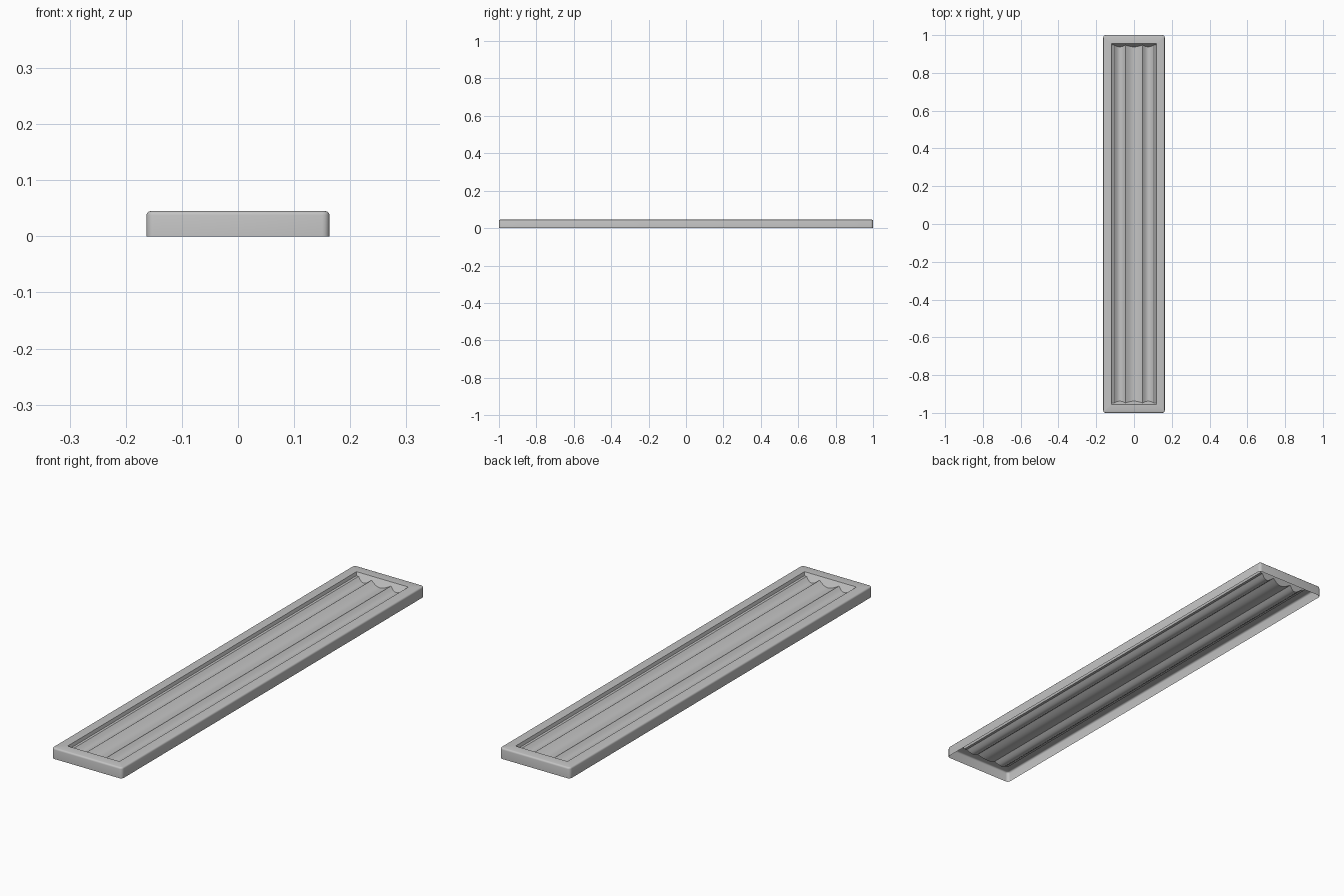
import bpy, bmesh, math

cube = bpy.data.objects.get("Cube")
if cube:
    bpy.data.objects.remove(cube)

HALF_X, HALF_Y, TOP = 0.163, 1.0, 0.045
OPEN_X, OPEN_Y = 0.12, 0.955      # opening in the top frame
RIDGE_X, RIDGE_Z, VALLEY_Z = 0.045, 0.032, 0.016

metal = bpy.data.materials.new("light grey metal")
metal.use_nodes = True
grey = (0.55, 0.55, 0.55, 1)
metal.diffuse_color = grey
metal.node_tree.nodes["Principled BSDF"].inputs["Base Color"].default_value = grey


def finish(bm, name, angle):
    mesh = bpy.data.meshes.new(name)
    bm.to_mesh(mesh)
    bm.free()
    mesh.materials.append(metal)
    obj = bpy.data.objects.new(name, mesh)
    bpy.context.collection.objects.link(obj)
    bpy.ops.object.select_all(action="DESELECT")
    obj.select_set(True)
    bpy.context.view_layer.objects.active = obj
    bpy.ops.object.shade_smooth_by_angle(angle=math.radians(angle))
    return obj


# Housing: open-bottomed tray with rounded corners and a framed opening
bm = bmesh.new()
bmesh.ops.create_cube(bm, size=1)
for v in bm.verts:
    v.co = (v.co.x * 2 * HALF_X, v.co.y * 2 * HALF_Y, (v.co.z + 0.5) * TOP)
bm.normal_update()
bmesh.ops.delete(bm, geom=[f for f in bm.faces if f.normal.z < -0.9], context="FACES_ONLY")
upright = [e for e in bm.edges if abs(e.verts[0].co.z - e.verts[1].co.z) > 0.01]
bmesh.ops.bevel(bm, geom=upright, offset=0.013, segments=4, profile=0.5, affect="EDGES")
rim = [e for e in bm.edges if all(v.co.z > TOP - 0.001 for v in e.verts)]
bmesh.ops.bevel(bm, geom=rim, offset=0.007, segments=3, profile=0.5, affect="EDGES")
bm.normal_update()
top = max(bm.faces, key=lambda f: f.calc_area() if f.normal.z > 0.9 else 0)
bmesh.ops.inset_region(bm, faces=[top], thickness=0.03, use_even_offset=True)
# Snap the inset loop to the rectangular opening
for v in top.verts:
    v.co.x = math.copysign(OPEN_X, v.co.x)
    v.co.y = math.copysign(OPEN_Y, v.co.y)
bmesh.ops.delete(bm, geom=[top], context="FACES")
bmesh.ops.remove_doubles(bm, verts=bm.verts, dist=0.0001)
finish(bm, "housing", 40)

# Reflector: stepped sides and three concave flutes with sloping ends
section = [(-OPEN_X, TOP), (-OPEN_X + 0.004, RIDGE_Z), (-0.105, RIDGE_Z)]
bounds = [-0.105, -RIDGE_X, RIDGE_X, 0.105]
STEPS = 10
for a, b in zip(bounds, bounds[1:]):
    for i in range(1, STEPS + 1):
        t = i / STEPS
        section.append((a + (b - a) * t,
                        RIDGE_Z - (RIDGE_Z - VALLEY_Z) * math.sin(math.pi * t)))
section += [(OPEN_X - 0.004, RIDGE_Z), (OPEN_X, TOP)]

bm = bmesh.new()
rows = []
for side, at_floor in ((-1, False), (-1, True), (1, True), (1, False)):
    row = []
    for x, z in section:
        inward = (TOP - z) * 0.6 if at_floor else 0
        row.append(bm.verts.new((x, side * (OPEN_Y - inward), z if at_floor else TOP)))
    rows.append(row)
for near, far in zip(rows, rows[1:]):
    for i in range(len(section) - 1):
        bm.faces.new((near[i], near[i + 1], far[i + 1], far[i]))
bmesh.ops.remove_doubles(bm, verts=bm.verts, dist=0.0001)
finish(bm, "fluted_reflector", 30)
